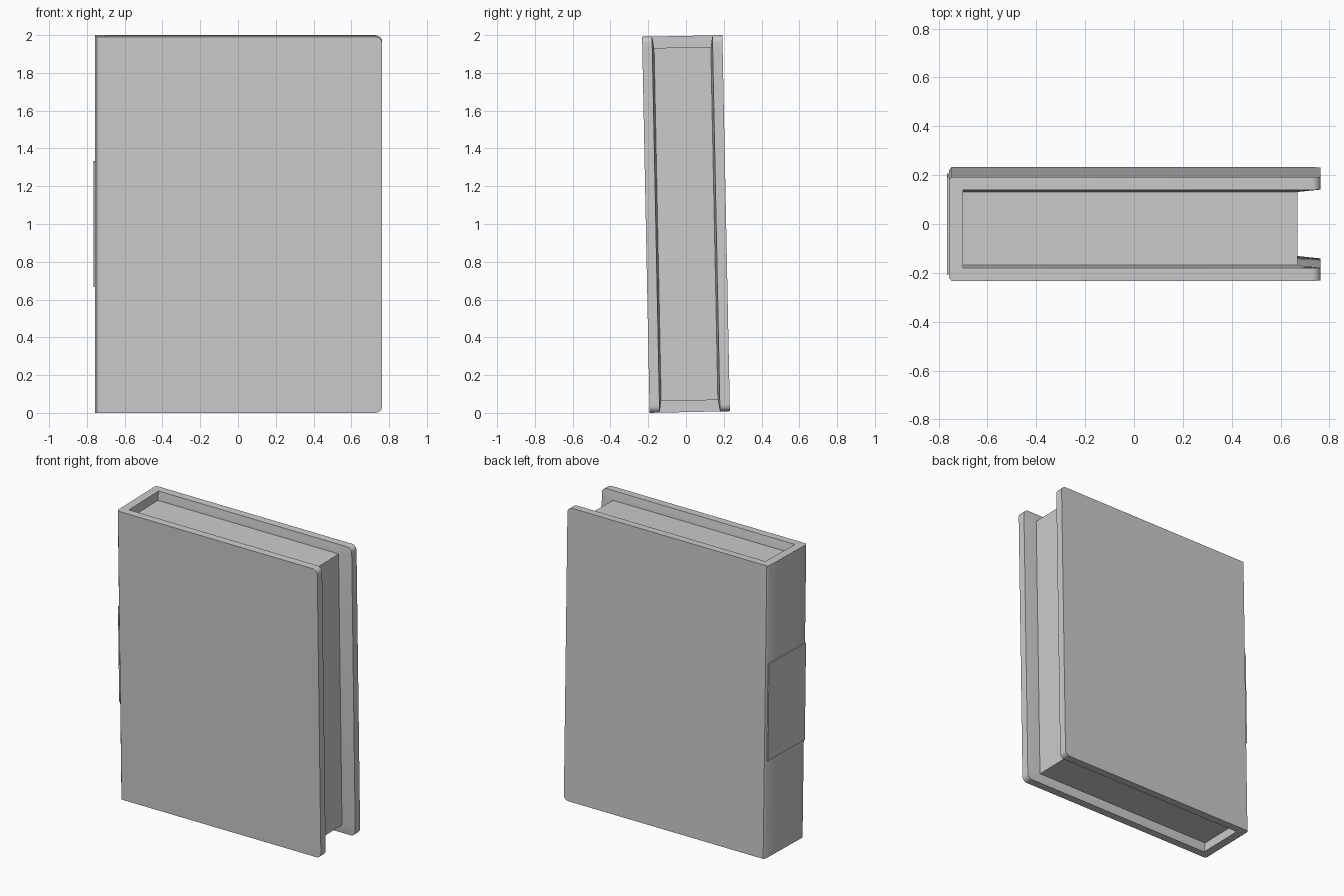
import bpy, bmesh, math

cube = bpy.data.objects.get("Cube")
if cube:
    bpy.data.objects.remove(cube, do_unlink=True)

LEAN = 0.02              # slight tilt toward the front
HALF_T = 0.2125          # half the thickness of the closed book
HALF_H = 0.9957          # half the height of the covers
PAGE_H = 0.935           # half the height of the page block
FORE, SPINE = 0.763, -0.757
PAGE_X0, PAGE_X1 = -0.70, 0.67
GAP, RIM_GAP = 0.15, 0.16
RADIUS = 0.035

grey = bpy.data.materials.new("plain_grey")
grey.use_nodes = True
color = (0.6, 0.6, 0.6, 1)
grey.diffuse_color = color
grey.node_tree.nodes["Principled BSDF"].inputs["Base Color"].default_value = color


def finish(name, bm):
    bmesh.ops.recalc_face_normals(bm, faces=bm.faces)
    mesh = bpy.data.meshes.new(name)
    bm.to_mesh(mesh)
    bm.free()
    mesh.materials.append(grey)
    obj = bpy.data.objects.new(name, mesh)
    bpy.context.collection.objects.link(obj)
    obj.location.z = 1
    obj.rotation_euler.x = LEAN
    return obj


def box(name, x0, x1, half_y, half_z):
    bm = bmesh.new()
    bmesh.ops.create_cube(bm, size=2)
    for v in bm.verts:
        v.co.x = x1 if v.co.x > 0 else x0
        v.co.y *= half_y
        v.co.z *= half_z
    return finish(name, bm)


def section(z):
    """U-shaped slice: outside of the case, then its tapered inside."""
    into_corner = max(0, abs(z) - (HALF_H - RADIUS))
    fore = FORE - RADIUS + math.sqrt(max(0, RADIUS ** 2 - into_corner ** 2))
    t = max(0, abs(z) - PAGE_H) / (HALF_H - PAGE_H)
    gap = GAP + (RIM_GAP - GAP) * t
    half = [(PAGE_X0, gap), (PAGE_X1, gap), (fore, RIM_GAP), (fore, HALF_T),
            (SPINE + 0.010, HALF_T), (SPINE, HALF_T - 0.0125)]
    return half + [(x, -y) for x, y in reversed(half)]


# Covers and spine, lofted upward through the slices
steps = [PAGE_H] + [HALF_H - RADIUS + RADIUS * math.sin(a * math.pi / 12) for a in range(7)]
levels = [-z for z in reversed(steps)] + steps
bm = bmesh.new()
rings = [[bm.verts.new((x, y, z)) for x, y in section(z)] for z in levels]
for low, high in zip(rings, rings[1:]):
    n = len(low)
    for i in range(n):
        j = (i + 1) % n
        bm.faces.new((low[i], low[j], high[j], high[i]))
bm.faces.new(rings[0])
bm.faces.new(rings[-1])
case = finish("cover_and_spine", bm)

bpy.ops.object.select_all(action='DESELECT')
case.select_set(True)
bpy.context.view_layer.objects.active = case
bpy.ops.object.shade_smooth_by_angle(angle=math.radians(45))

# Page block and the plate on the spine
box("page_block", PAGE_X0 - 0.005, PAGE_X1, GAP + 0.001, PAGE_H)
box("spine_plate", SPINE - 0.008, SPINE + 0.001, 0.2, 0.33)
